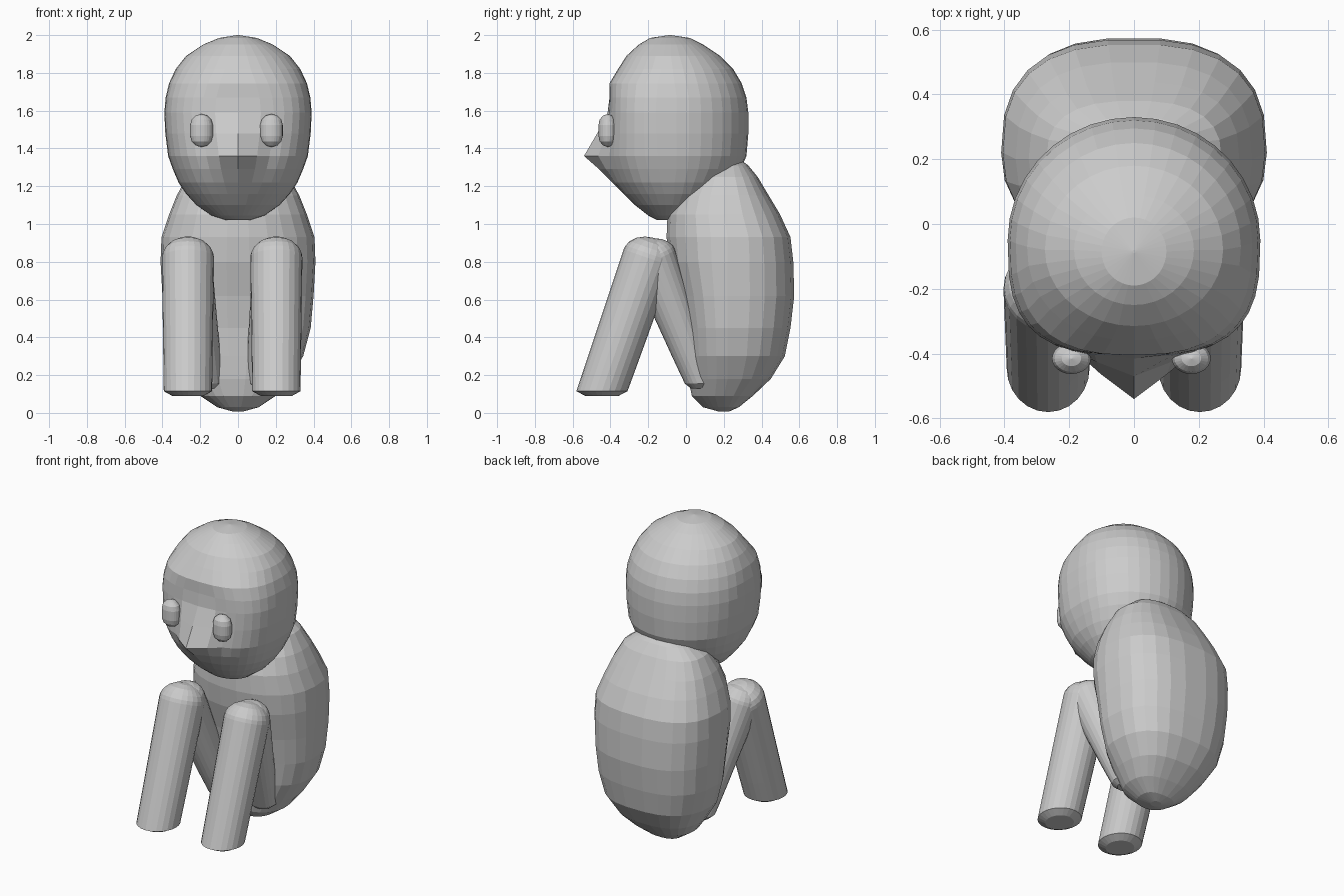
import bpy, bmesh, math
from mathutils import Vector

if "Cube" in bpy.data.objects:
    bpy.data.objects.remove(bpy.data.objects["Cube"])

grey = bpy.data.materials.new("plain grey")
grey.diffuse_color = (0.6, 0.6, 0.6, 1)
grey.use_nodes = True
grey.node_tree.nodes["Principled BSDF"].inputs["Base Color"].default_value = grey.diffuse_color


def make(name, rings):
    """Skin a list of equal-length point rings, capping both ends."""
    bm = bmesh.new()
    rows = [[bm.verts.new(p) for p in r] for r in rings]
    n = len(rows[0])
    for a, b in zip(rows, rows[1:]):
        for i in range(n):
            j = (i + 1) % n
            bm.faces.new((a[i], a[j], b[j], b[i]))
    bm.faces.new(rows[0])
    bm.faces.new(rows[-1])
    bmesh.ops.recalc_face_normals(bm, faces=bm.faces)
    me = bpy.data.meshes.new(name)
    bm.to_mesh(me)
    bm.free()
    me.materials.append(grey)
    ob = bpy.data.objects.new(name, me)
    bpy.context.collection.objects.link(ob)
    return ob


def power(v, p):
    return math.copysign(abs(v) ** (2 / p), v)


def outline(z, front, back, w, pf, pb, yc, n, nose=0.0):
    """Squarish oval at height z with separate front and back depth."""
    pts = []
    for i in range(n):
        a = 2 * math.pi * i / n
        c, s = math.cos(a), math.sin(a)
        p = pf if s < 0 else pb
        x = w * power(c, p)
        y = yc + power(s, p) * ((yc - front) if s < 0 else (back - yc))
        if s < 0:
            y -= nose * max(0, 1 - abs(x) / 0.17)
        pts.append((x, y, z))
    return pts


# head: z, front, back, half width, front squareness, centre y, nose length
head = [(1.02, -.15, -.05, .06, 2, -.10, 0), (1.045, -.20, .02, .14, 2, -.09, 0),
        (1.10, -.27, .10, .22, 2.1, -.07, 0), (1.16, -.33, .18, .275, 2.2, -.06, 0),
        (1.22, -.37, .24, .315, 2.4, -.06, .02), (1.29, -.40, .29, .345, 2.6, -.05, .06),
        (1.36, -.42, .32, .37, 2.7, -.05, .12), (1.48, -.41, .33, .385, 2.9, -.05, .06),
        (1.59, -.405, .33, .39, 3.0, -.05, .01), (1.67, -.405, .32, .383, 2.9, -.05, 0),
        (1.745, -.405, .295, .365, 2.6, -.06, 0), (1.82, -.36, .25, .33, 2.2, -.07, 0),
        (1.89, -.315, .18, .275, 2, -.08, 0), (1.95, -.25, .09, .185, 2, -.08, 0),
        (1.985, -.19, .02, .10, 2, -.085, 0), (2.0, -.09, -.08, .005, 2, -.085, 0)]
make("head", [outline(z, f, b, w, p, 2, yc, 36, no) for z, f, b, w, p, yc, no in head])

# body: z, front, back, half width, centre y
body = [(.008, .17, .23, .03, .2), (.03, .09, .28, .11, .2), (.09, .03, .355, .20, .2),
        (.18, .01, .45, .27, .22), (.30, .0, .525, .345, .22), (.45, -.01, .555, .385, .22),
        (.62, -.04, .575, .40, .22), (.80, -.09, .57, .41, .22), (.93, -.105, .555, .405, .22),
        (1.05, -.10, .50, .365, .2), (1.15, -.06, .44, .325, .2), (1.25, .03, .38, .27, .2),
        (1.31, .09, .33, .19, .21), (1.34, .16, .29, .08, .22)]
make("body", [outline(z, f, b, w, 2.2, 2.6, yc, 26) for z, f, b, w, yc in body])


def limb(name, top, end, r0, r1, n=24, flat_end=True):
    """Tapered tube with a domed top and a blunt, level foot end."""
    top, end = Vector(top), Vector(end)
    d = (end - top).normalized()
    u = d.cross(Vector((1, 0, 0))).normalized()
    v = d.cross(u)
    length = (end - top).length

    def ring(t, r, level=False):
        pts = []
        for i in range(n):
            a = 2 * math.pi * i / n
            p = top + d * t + (u * math.cos(a) + v * math.sin(a)) * r
            if level:  # slide along the limb axis to the foot height
                p += d * ((end.z - p.z) / d.z)
            pts.append(p)
        return pts

    rings = [ring(-r0 * .8 * math.cos(a), r0 * math.sin(a))
             for a in (math.radians(k) for k in (3, 22, 42, 62, 78, 90))]
    rings += [ring(length * k, r0 + (r1 - r0) * k) for k in (.25, .5, .75)]
    rings += [ring(length, r1, True)]
    tip = [p.lerp(end, .35) - Vector((0, 0, .025)) for p in rings[-1]]
    rings.append(tip)
    return make(name, rings)


# bent legs: the two sides are not quite mirrored
for side, x, knee_x in (("left", -.265, -.165), ("right", .203, .125)):
    limb(side + "_front_leg", (x, -.20, .82), (x, -.445, .115), .138, .128)
    limb(side + "_inner_leg", (x, -.175, .82), (knee_x, .085, .155), .125, .085)

# eyes: short upright capsules
for side, x in (("left", -.193), ("right", .177)):
    rings = []
    for s, angles in ((-1, (-88, -60, -30, 0)), (1, (0, 30, 60, 88))):
        for a in map(math.radians, angles):
            z = 1.495 + s * .03 + .057 * math.sin(a)
            rings.append([(x + .06 * math.cos(a) * math.cos(t), -.415 + .048 * math.cos(a) * math.sin(t), z)
                          for t in (2 * math.pi * i / 24 for i in range(24))])
    make(side + "_eye", rings)
